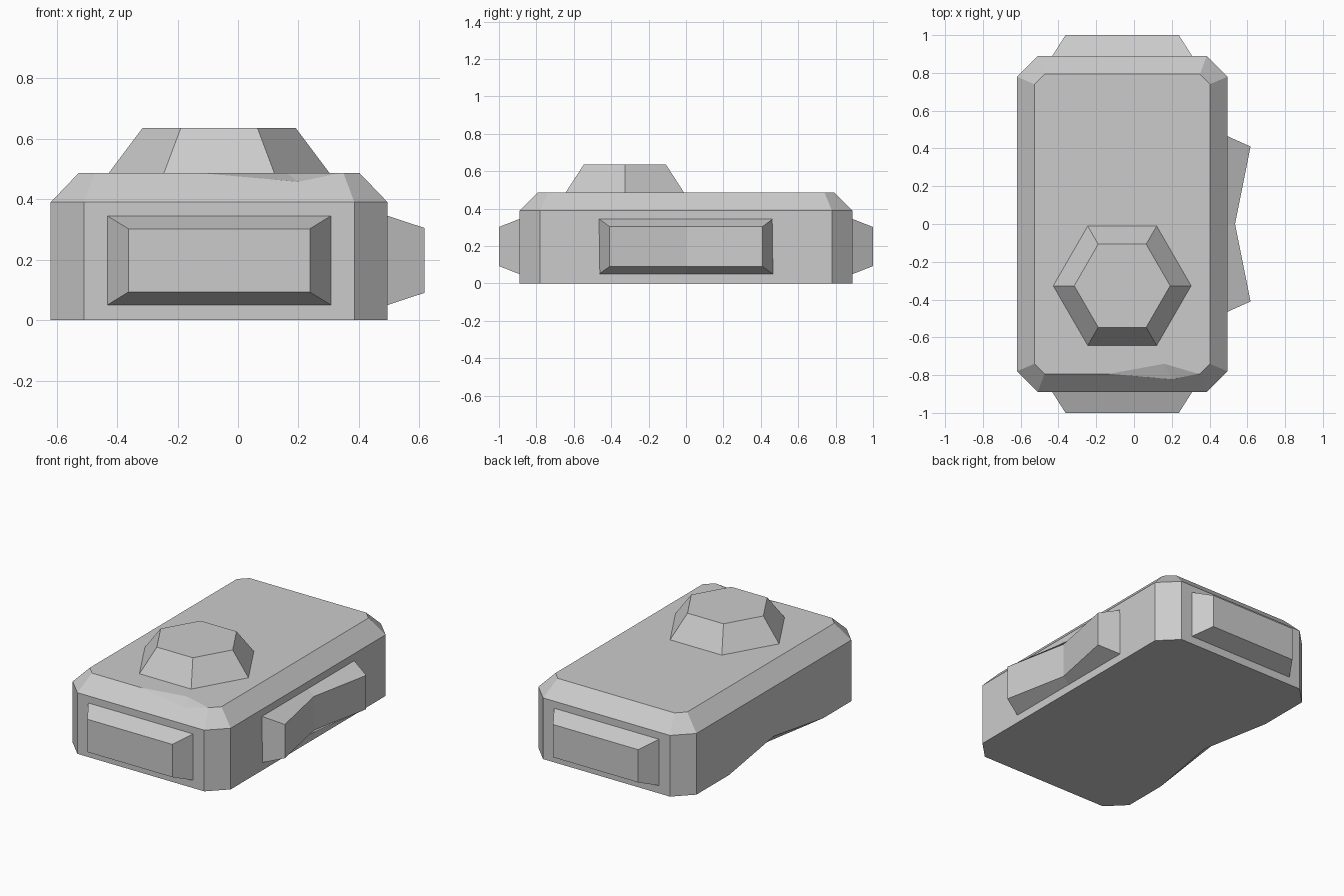
import bpy, bmesh
from mathutils import Vector

cube = bpy.data.objects.get("Cube")
if cube:
    bpy.data.objects.remove(cube, do_unlink=True)

GREY = (0.6, 0.6, 0.6, 1.0)
grey = bpy.data.materials.new("plain_grey")
grey.use_nodes = True
grey.diffuse_color = GREY
grey.node_tree.nodes["Principled BSDF"].inputs["Base Color"].default_value = GREY

LEFT, RIGHT, END = 0.495, -0.62, 0.89     # body side planes
MID = (LEFT + RIGHT) / 2                  # body centre in x


def finish(bm, name):
    bmesh.ops.recalc_face_normals(bm, faces=bm.faces)
    mesh = bpy.data.meshes.new(name)
    bm.to_mesh(mesh)
    bm.free()
    mesh.materials.append(grey)
    obj = bpy.data.objects.new(name, mesh)
    bpy.context.scene.collection.objects.link(obj)
    return obj


def loft(name, rings):
    """Skin a stack of equal-length rings and cap both ends."""
    bm = bmesh.new()
    loops = [[bm.verts.new(p) for p in ring] for ring in rings]
    n = len(loops[0])
    for a, b in zip(loops, loops[1:]):
        for i in range(n):
            j = (i + 1) % n
            bm.faces.new((a[i], a[j], b[j], b[i]))
    bm.faces.new(loops[0][::-1])
    bm.faces.new(loops[-1])
    return finish(bm, name)


def octagon(hx, hy, cut, z):
    """Rectangle with clipped corners."""
    quarter = [(hx, hy - cut), (hx - cut, hy)]
    pts = quarter + [(-x, y) for x, y in quarter[::-1]]
    pts += [(-x, -y) for x, y in pts]
    return [(MID + x, y, z) for x, y in pts]


def chip(body, name, points):
    """Knock a shallow chip out of a body edge with a convex cutter."""
    bm = bmesh.new()
    for p in points:
        bm.verts.new(p)
    bmesh.ops.convex_hull(bm, input=bm.verts[:])
    cutter = finish(bm, name)
    cutter.hide_render = True
    cutter.hide_set(True)
    mod = body.modifiers.new(name, "BOOLEAN")
    mod.operation = "DIFFERENCE"
    mod.solver = "EXACT"
    mod.object = cutter


# Main body with clipped corners and a bevelled top
half = (LEFT - RIGHT) / 2
body = loft("body", [octagon(half, END, 0.11, 0),
                     octagon(half, END, 0.11, 0.39),
                     octagon(half - 0.093, 0.793, 0.053, 0.487)])

# Worn chips on the front top edge and the right bottom edge
chip(body, "front_chip_cutter", [(-0.13, -0.793, 0.487), (0.34, -0.793, 0.487),
                                 (0.16, -0.74, 0.487), (0.2, -0.822, 0.457),
                                 (0.15, -0.85, 0.56)])
chip(body, "side_chip_cutter", [(RIGHT, 0.45, 0), (RIGHT, -0.5, 0),
                                (RIGHT + 0.085, 0, 0), (RIGHT, 0, 0.075),
                                (RIGHT - 0.06, 0, -0.06)])

# Raised tapered panels on the front and back ends
for side, name in ((-1, "front_panel"), (1, "back_panel")):
    rings = []
    for hx, lo, hi, y in ((0.37, 0.05, 0.345, END - 0.01), (0.37, 0.05, 0.345, END),
                          (0.3, 0.093, 0.302, 1.0)):
        rings.append([(MID + sx * hx, side * y, z)
                      for sx, z in ((-1, lo), (1, lo), (1, hi), (-1, hi))])
    loft(name, rings)

# Side pod, its outer face pinched in at the middle
profiles = []
for y0, y1, outer in ((-0.465, -0.41, 0.617), (0, 0, 0.535), (0.465, 0.41, 0.617)):
    profiles.append([(LEFT - 0.01, y0, 0.05), (LEFT, y0, 0.05), (outer, y1, 0.09),
                     (outer, y1, 0.305), (LEFT, y0, 0.345), (LEFT - 0.01, y0, 0.345)])
loft("side_pod", profiles)

# Six-sided turret tapering upward
bm = bmesh.new()
bmesh.ops.create_cone(bm, cap_ends=True, segments=6, radius1=0.365,
                      radius2=0.254, depth=0.148)
xs = [v.co.x for v in bm.verts]
if max(xs) < 0.36:                        # keep corners pointing to the sides
    for v in bm.verts:
        v.co.x, v.co.y = v.co.y, -v.co.x
bmesh.ops.translate(bm, verts=bm.verts, vec=Vector((MID, -0.327, 0.561)))
finish(bm, "turret")
